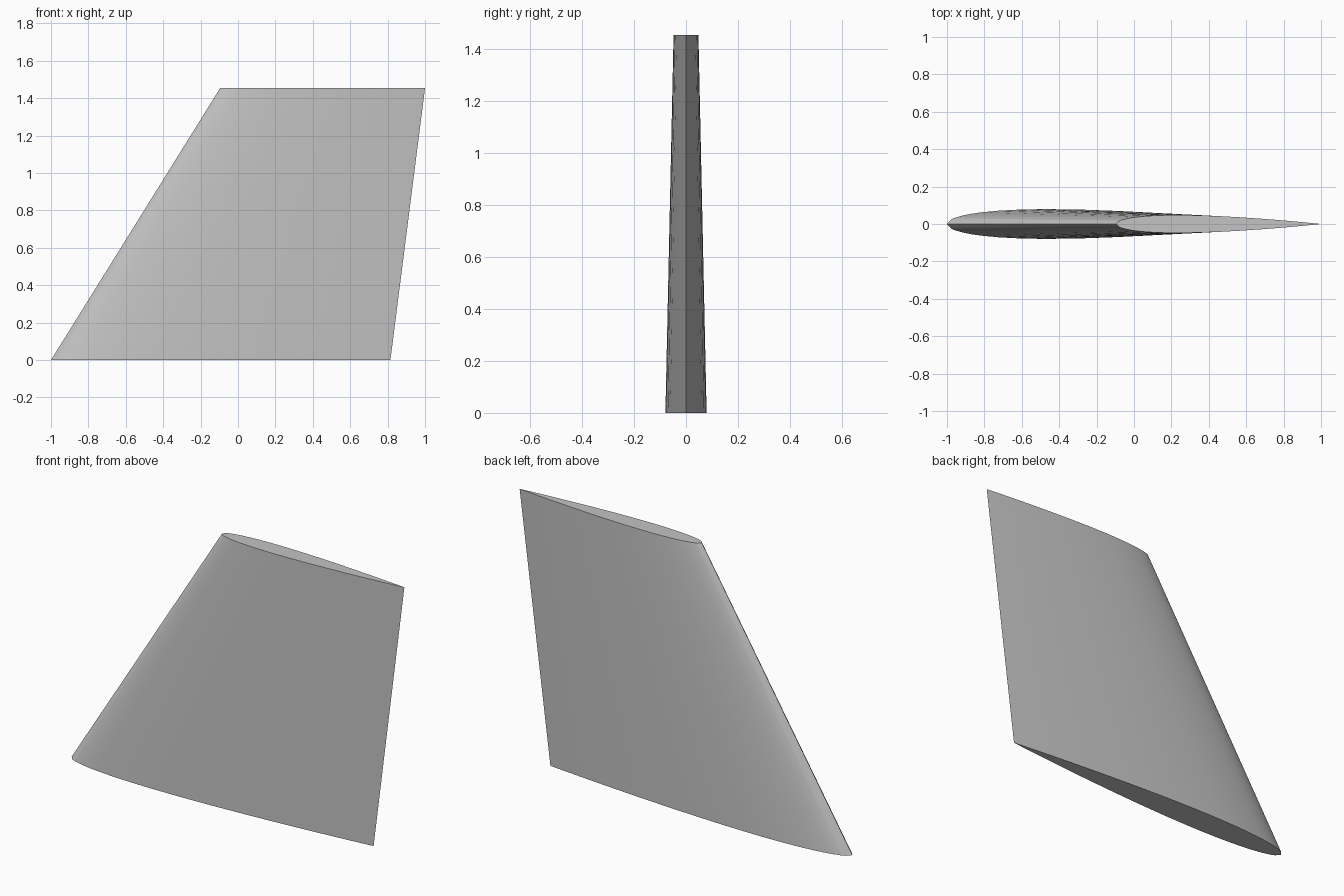
import bpy
import math

if "Cube" in bpy.data.objects:
    bpy.data.objects.remove(bpy.data.objects["Cube"])

THICKNESS = 0.0875
STATIONS = [0, .0125, .025, .05, .075, .1, .15, .2, .25, .3,
            .4, .5, .6, .7, .8, .9, .95, 1]


def half_thickness(s):
    """Symmetric foil with a closed trailing edge, for a unit chord."""
    return 5 * THICKNESS * (.2969 * math.sqrt(s) - .126 * s - .3516 * s**2
                            + .2843 * s**3 - .1036 * s**4)


def foil_ring(lead, trail, z):
    """Closed foil outline from the leading edge to the trailing edge and back."""
    chord = trail - lead
    front = [(s, -half_thickness(s)) for s in STATIONS]
    back = [(s, half_thickness(s)) for s in STATIONS[-2:0:-1]]
    return [(lead + s * chord, y * chord, z) for s, y in front + back]


# Swept, tapered fin lofted between root and tip outlines
root = foil_ring(-1, .815, 0)
tip = foil_ring(-.095, 1, 1.455)
n = len(root)
faces = [(i, (i + 1) % n, n + (i + 1) % n, n + i) for i in range(n)]
faces += [tuple(reversed(range(n))), tuple(range(n, 2 * n))]
mesh = bpy.data.meshes.new("fin")
mesh.from_pydata(root + tip, [], faces)
fin = bpy.data.objects.new("fin", mesh)
bpy.context.collection.objects.link(fin)

# Single grey finish
grey = bpy.data.materials.new("light grey")
grey.use_nodes = True
colour = (.55, .55, .55, 1)
grey.diffuse_color = colour
grey.node_tree.nodes["Principled BSDF"].inputs["Base Color"].default_value = colour
mesh.materials.append(grey)

# Rounded sides with crisp leading edge, trailing edge and end caps
bpy.ops.object.select_all(action='DESELECT')
fin.select_set(True)
bpy.context.view_layer.objects.active = fin
bpy.ops.object.shade_smooth_by_angle(angle=math.radians(30))
